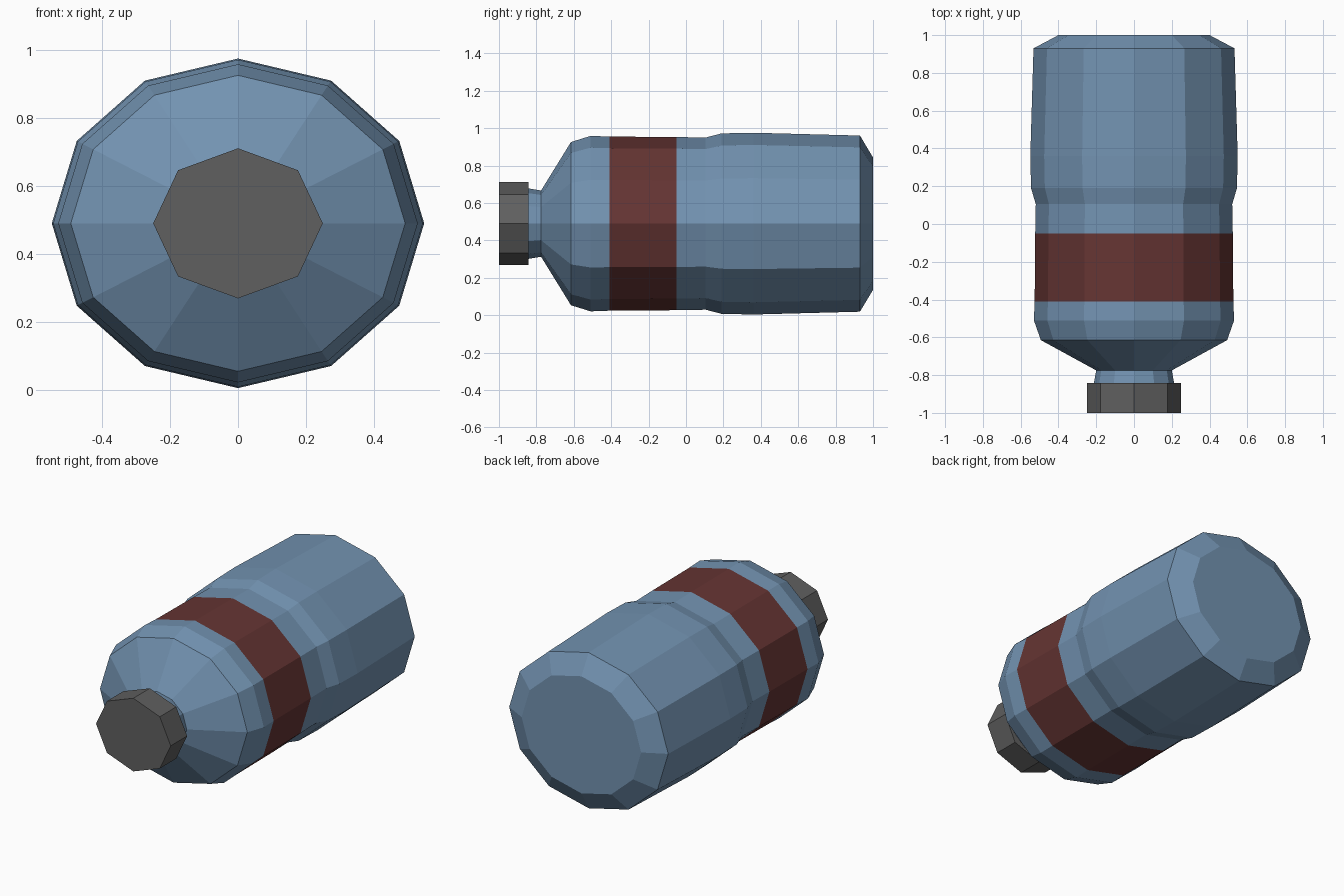
import bpy, bmesh, math

if "Cube" in bpy.data.objects:
    bpy.data.objects.remove(bpy.data.objects["Cube"])

CENTRE_Z = 0.49
FLATTEN = 0.885  # cross-section is slightly lower than it is wide


def material(name, rgb):
    m = bpy.data.materials.new(name)
    m.diffuse_color = (*rgb, 1)
    m.use_nodes = True
    m.node_tree.nodes["Principled BSDF"].inputs["Base Color"].default_value = m.diffuse_color
    return m


def lathe(name, profile, sides, mats, band=None):
    """Spin (y, radius) points round the y axis, closing both ends.
    Rings from band index to the next use the second material."""
    bm = bmesh.new()
    rings = []
    for y, r in profile:
        angles = [2 * math.pi * i / sides for i in range(sides)]
        rings.append([bm.verts.new((r * math.cos(a), y,
                                    CENTRE_Z + FLATTEN * r * math.sin(a)))
                      for a in angles])
    for k, (a, b) in enumerate(zip(rings, rings[1:])):
        for i in range(sides):
            j = (i + 1) % sides
            f = bm.faces.new((a[i], a[j], b[j], b[i]))
            f.material_index = 1 if k == band else 0
    bm.faces.new(rings[0])
    bm.faces.new(rings[-1])
    bmesh.ops.recalc_face_normals(bm, faces=bm.faces)
    mesh = bpy.data.meshes.new(name)
    bm.to_mesh(mesh)
    bm.free()
    for m in mats:
        mesh.materials.append(m)
    obj = bpy.data.objects.new(name, mesh)
    bpy.context.collection.objects.link(obj)
    return obj


blue = material("blue_plastic", (0.17, 0.29, 0.44))
red = material("red_label", (0.13, 0.035, 0.033))
dark = material("dark_cap", (0.115, 0.115, 0.115))

# Bottle body: neck, shoulder, label band, grip step, chamfered base
body_profile = [
    (-0.845, 0.213), (-0.775, 0.20), (-0.615, 0.493), (-0.51, 0.53),
    (-0.41, 0.526), (-0.05, 0.523), (0.105, 0.52), (0.19, 0.545),
    (0.36, 0.549), (0.93, 0.532), (1.0, 0.40),
]
lathe("bottle_body", body_profile, 12, [blue, red], band=4)

# Screw cap
lathe("bottle_cap", [(-1.0, 0.25), (-0.843, 0.25)], 8, [dark])
